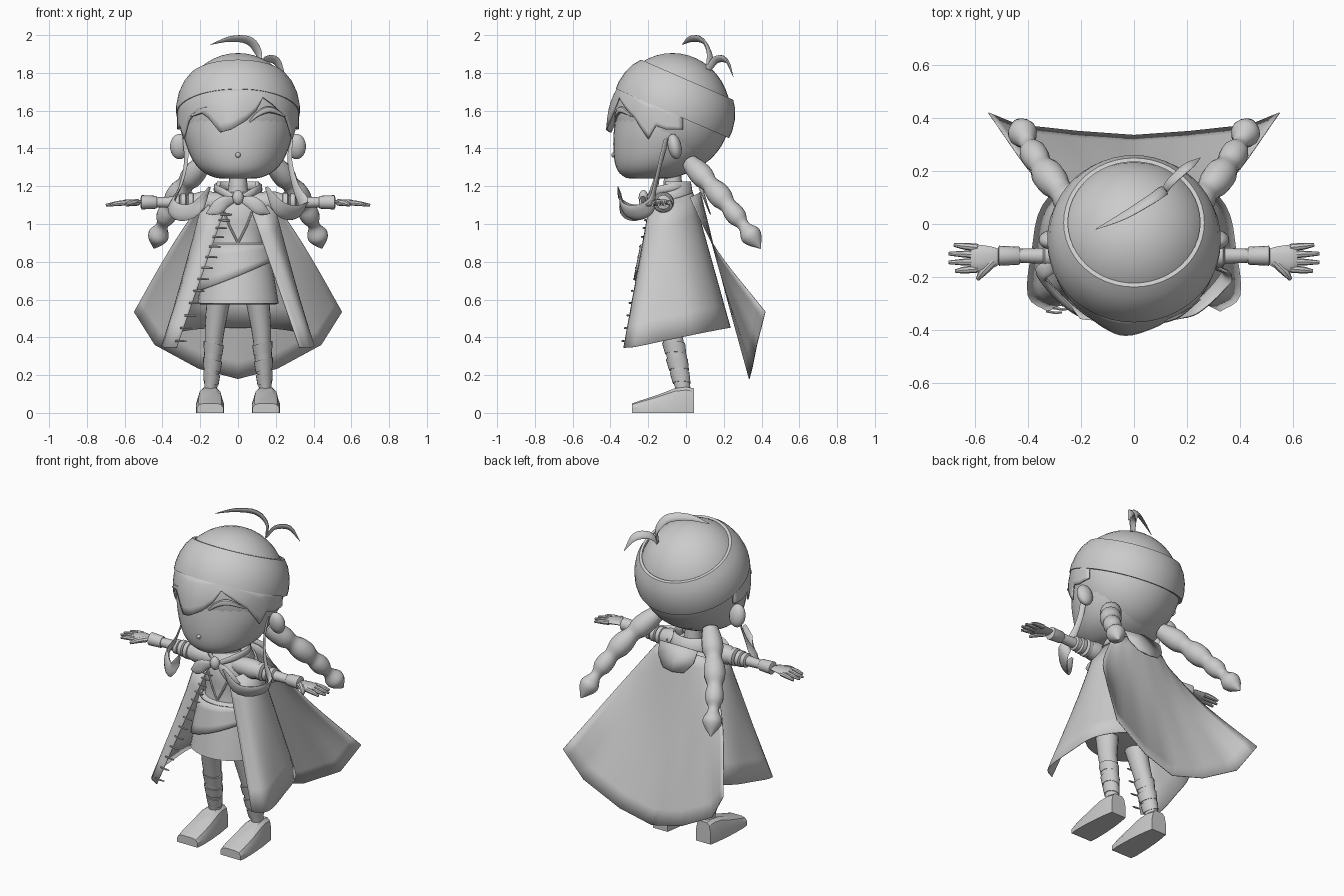
import bpy, bmesh, math
from mathutils import Vector, Matrix

if "Cube" in bpy.data.objects:
    bpy.data.objects.remove(bpy.data.objects["Cube"])

GREY = bpy.data.materials.new("plain grey")
GREY.diffuse_color = (0.6, 0.6, 0.6, 1)
GREY.use_nodes = True
GREY.node_tree.nodes["Principled BSDF"].inputs["Base Color"].default_value = GREY.diffuse_color


def finish(name, bm, angle=40, solid=0):
    bmesh.ops.recalc_face_normals(bm, faces=bm.faces)
    me = bpy.data.meshes.new(name)
    bm.to_mesh(me)
    bm.free()
    ob = bpy.data.objects.new(name, me)
    bpy.context.collection.objects.link(ob)
    me.materials.append(GREY)
    bpy.ops.object.select_all(action='DESELECT')
    ob.select_set(True)
    bpy.context.view_layer.objects.active = ob
    bpy.ops.object.shade_smooth_by_angle(angle=math.radians(angle))
    if solid:
        mod = ob.modifiers.new("thickness", 'SOLIDIFY')
        mod.thickness, mod.offset = solid, 0
    return ob


def grid(name, rows, close=False, cap=False, angle=40, solid=0):
    """Skin rows of points; close joins row ends, cap fills first and last rows."""
    bm = bmesh.new()
    vs = [[bm.verts.new(p) for p in r] for r in rows]
    n = len(rows[0])
    for a, b in zip(vs, vs[1:]):
        for i in range(n if close else n - 1):
            j = (i + 1) % n
            bm.faces.new((a[i], a[j], b[j], b[i]))
    if cap:
        bm.faces.new(vs[0])
        bm.faces.new(vs[-1])
    return finish(name, bm, angle, solid)


def smooth(pts, k=5):
    """Catmull-Rom resampling of points of any dimension."""
    p = [Vector(q) for q in pts]
    p = [2 * p[0] - p[1]] + p + [2 * p[-1] - p[-2]]
    out = []
    for a, b, c, d in zip(p, p[1:], p[2:], p[3:]):
        for s in range(k):
            t = s / k
            out.append(0.5 * (2 * b + (c - a) * t + (2 * a - 5 * b + 4 * c - d) * t * t
                              + (3 * b - a - 3 * c + d) * t ** 3))
    return out + [p[-2]]


def lathe(name, rings, n=24, angle=40):
    """Stack of horizontal ellipses (cx, cy, z, rx, ry)."""
    rows = [[(cx + rx * math.cos(2 * math.pi * i / n), cy + ry * math.sin(2 * math.pi * i / n), z)
             for i in range(n)] for cx, cy, z, rx, ry in rings]
    return grid(name, rows, True, True, angle)


def tube(name, path, radii, wide=(0, 0, 1), flat=1.0, n=10, k=4):
    """Tube along a path; flat scales the thickness across the wide axis."""
    data = smooth([tuple(p) + (r,) for p, r in zip(path, radii)], k) if k > 1 \
        else [Vector(tuple(p) + (r,)) for p, r in zip(path, radii)]
    pos = [Vector(d[:3]) for d in data]
    rows = []
    for i, d in enumerate(data):
        t = (pos[min(i + 1, len(pos) - 1)] - pos[max(i - 1, 0)]).normalized()
        v = t.cross(Vector(wide)).normalized()
        u = v.cross(t)
        r = max(d[3], 0.001)
        rows.append([pos[i] + u * r * math.cos(2 * math.pi * j / n)
                     + v * r * flat * math.sin(2 * math.pi * j / n) for j in range(n)])
    return grid(name, rows, True, True)


def ball(name, loc, size, rot=(0, 0, 0), seg=20):
    bm = bmesh.new()
    bmesh.ops.create_uvsphere(bm, u_segments=seg, v_segments=seg // 2 + 2, radius=1)
    turn = Matrix.Rotation(rot[2], 4, 'Z') @ Matrix.Rotation(rot[1], 4, 'Y') @ Matrix.Rotation(rot[0], 4, 'X')
    bm.transform(Matrix.Translation(loc) @ turn @ Matrix.Diagonal((*size, 1)))
    return finish(name, bm)


# --- head: skull, face, nose, neck
HC = Vector((0, -0.072, 1.585))
ball("skull", HC, (0.308, 0.308, 0.32), seg=40)
lathe("face", smooth([(0, -.2, 1.24, .08, .09), (0, -.19, 1.248, .13, .135), (0, -.165, 1.28, .19, .195),
                      (0, -.14, 1.33, .235, .238), (0, -.115, 1.4, .268, .27), (0, -.1, 1.48, .29, .283),
                      (0, -.09, 1.57, .298, .285)], 3), 36)
ball("nose", (0, -0.383, 1.365), (.014, .012, .014), seg=8)
lathe("neck", [(0, -.07, 1.1, .06, .06), (0, -.07, 1.26, .045, .045)], 16)

# --- tilted headband with a real thickness
tilt = Matrix.Translation(HC) @ Matrix.Rotation(math.radians(-23.5), 4, 'X')
prof = [(.305, .002), (.327, 0), (.328, .04), (.317, .1), (.295, .155), (.266, .195), (.25, .195)]
grid("headband", [[tilt @ Vector((r * math.cos(a), r * math.sin(a), h))
                   for a in [2 * math.pi * i / 48 for i in range(48)]] for r, h in prof], True)

# --- fringe: sheet hugging the forehead, hem given by angle and height, one lock swept forward
hem = [(-100, 1.5), (-84, 1.5), (-74, 1.52), (-66, 1.45), (-54, 1.55), (-40, 1.6), (-28, 1.56),
       (-16, 1.485), (-6, 1.5), (7, 1.545), (17, 1.6), (25, 1.67), (36, 1.63), (52, 1.56), (66, 1.45),
       (74, 1.52), (84, 1.5), (100, 1.5)]
cols = []
for (a0, z0), (a1, z1) in zip(hem, hem[1:]):
    cols += [(a0 + (a1 - a0) * s / 3, z0 + (z1 - z0) * s / 3) for s in range(3)]
cols.append(hem[-1])
rows = []
for s in range(6):
    t, row = s / 5, []
    for a, z1 in cols:
        c, sn = math.cos(math.radians(a)), math.sin(math.radians(a))
        z0 = 1.595 + 0.135 * c
        z = z0 + (z1 - z0) * t
        base = math.sqrt(max(.316 ** 2 - (z - HC.z) ** 2 * (.3 if z < HC.z else 1), .01))
        r = base + t * (.004 + .032 * math.exp(-((a + 8) / 16) ** 2))
        row.append((r * sn, HC.y - r * c, z))
    rows.append(row)
grid("fringe", rows, solid=0.01)

# --- sprouting hair tufts
tube("long_tuft", [(.11, .12, 1.82), (.11, .125, 1.9), (.06, .09, 1.97), (-.04, .03, 1.98), (-.145, -.02, 1.95)],
     [.016, .022, .026, .02, .002], (.35, -.5, .7), .4)
tube("short_tuft", [(.11, .12, 1.82), (.14, .16, 1.87), (.2, .215, 1.865), (.25, .25, 1.78)],
     [.016, .022, .023, .002], (.4, -.4, .7), .4)

for s, side in ((-1, "left"), (1, "right")):
    def m(pts):
        return [(s * p[0], p[1], p[2]) for p in pts]

    # --- closed eyelid, ear, side lock with curled end
    tube(side + "_eyelid", m([(.06, -.375, 1.54), (.11, -.365, 1.585), (.17, -.34, 1.605), (.25, -.285, 1.57)]),
         [.004, .014, .018, .004], (0, 0, 1), .7, 8)
    ball(side + "_ear", (s * .31, -.06, 1.41), (.05, .036, .068), (.2, 0, 0))
    tube(side + "_side_lock", m([(.28, -.1, 1.46), (.275, -.135, 1.33), (.305, -.165, 1.2), (.35, -.19, 1.1),
                                 (.3, -.26, 1.06), (.22, -.33, 1.085), (.15, -.36, 1.195)]),
         [.018, .016, .02, .038, .044, .038, .008], (0.4, -.2, .8), .3)

    # --- braid: beaded segments ending in a pointed tuft
    bead = [(0, .045), (.1, .058), (.2, .06), (.28, .046), (.37, .06), (.46, .06), (.54, .044), (.61, .052),
            (.68, .05), (.735, .034), (.78, .034), (.85, .055), (.91, .046), (1, .002)]
    a, b = Vector((.18, .02, 1.325)), Vector((.445, .395, .87))
    tube(side + "_braid", m([a.lerp(b, t) + Vector((.03, 0, .018)) * math.sin(math.pi * t) for t, r in bead]),
         [r for t, r in bead], n=14, k=3)

    # --- arm: puffed sleeve, rolled rings, forearm and cuff
    def limb(name, xr):
        tube(side + name, [(s * x, -.12, 1.115) for x, r in xr], [r for x, r in xr], n=16, k=1)
    limb("_sleeve", [(.06, .045), (.14, .056), (.2, .056), (.24, .045)])
    for x, r in ((.25, .052), (.29, .047), (.325, .042)):
        limb("_sleeve_ring", [(x - .02, r - .015), (x - .012, r), (x + .012, r), (x + .02, r - .015)])
    limb("_forearm", [(.2, .036), (.35, .03), (.44, .026)])
    limb("_cuff", [(.43, .03), (.435, .034), (.51, .038), (.515, .026)])

    # --- hand with four fingers and a thumb
    tube(side + "_palm", m([(.5, -.12, 1.115), (.535, -.125, 1.118), (.59, -.13, 1.115), (.615, -.13, 1.11)]),
         [.024, .04, .052, .046], (0, 1, 0), .3)
    for i, end in enumerate((.675, .7, .7, .68)):
        y = -.17 + .027 * i
        tube(side + "_finger", m([(.59, y, 1.113), (.64, y - .004 + .003 * i, 1.108), (end, y - .008 + .006 * i, 1.1)]),
             [.014, .013, .007], n=8)
    tube(side + "_thumb", m([(.53, -.14, 1.115), (.57, -.18, 1.11), (.592, -.21, 1.1)]), [.018, .016, .007], n=8)

    # --- leg with slanted calf wraps
    leg = [(.1, -.12, .64, .07, .075), (.108, -.105, .56, .061, .066), (.122, -.085, .45, .053, .058),
           (.128, -.068, .38, .048, .056), (.135, -.045, .28, .046, .054), (.145, -.015, .12, .033, .04)]
    lathe(side + "_leg", [(s * c[0],) + c[1:] for c in leg], 18)
    for z, r in ((.34, .051), (.255, .048), (.185, .042)):
        rows = []
        for dz in (-.028, .028):
            t = (.38 - z - dz) / .26
            cx, cy, rr = s * (.128 + .017 * t), -.068 + .053 * t, r + dz * .1
            rows.append([(cx + rr * math.cos(q), cy + (rr + .008) * math.sin(q), z + dz + s * .012 * math.cos(q))
                         for q in [math.pi * i / 9 for i in range(18)]])
        grid(side + "_calf_wrap", rows, True, True)

    # --- shoe: rounded block sloping to the toe
    rows = []
    for y, w, h in ((-.285, .07, .05), (-.24, .075, .066), (-.15, .073, .095), (-.06, .066, .13),
                    (.0, .058, .137), (.042, .05, .13)):
        rows.append([(s * .148 + x * w, y, z * h) for x, z in
                     ((-1, 0), (-1, .55), (-.82, .88), (-.5, 1), (.5, 1), (.82, .88), (1, .55), (1, 0))])
    grid(side + "_shoe", rows, True, True, 30)

    # --- scarf bow wing and fold around the neck
    tube(side + "_bow_wing", m([(.01, -.215, 1.13), (.07, -.235, 1.115), (.12, -.235, 1.08), (.17, -.22, 1.055)]),
         [.012, .034, .034, .002], (.3, 0, 1), .35)
    tube(side + "_scarf_fold", m([(.02, -.2, 1.14), (.09, -.16, 1.175), (.12, -.07, 1.195), (.07, .0, 1.2), (0, .02, 1.2)]),
         [.014, .02, .02, .018, .018], (0, 0, 1), .4)
    # lapel line of the bodice
    tube(side + "_lapel", m([(.08, -.185, 1.08), (.045, -.197, .99), (.0, -.205, .9)]), [.006] * 3, n=6)

# --- torso, belt and skirt
lathe("bodice", smooth([(0, -.09, 1.17, .07, .05), (0, -.095, 1.13, .13, .08), (0, -.1, 1.05, .145, .1),
                        (0, -.1, .95, .135, .1), (0, -.1, .87, .14, .11)], 3), 24)
lathe("skirt", [(0, -.1, .9, .14, .112), (0, -.1, .89, .155, .125), (0, -.105, .76, .185, .15),
                (0, -.11, .58, .215, .18), (0, -.11, .575, .2, .165)], 28)
rows = []
for t in (0, .25, .5, .75, 1):
    row = []
    for a in [math.radians(-90 + 9 * i) for i in range(21)]:
        d = t * (.165 - .08 * math.sin(a))
        row.append(((.166 + .2 * d) * math.sin(a), -.103 - .02 * d - (.135 + .18 * d) * math.cos(a), .89 - d))
    rows.append(row)
grid("skirt_overlap", rows, solid=0.008)
ball("bow_knot", (0, -.225, 1.14), (.03, .026, .04), seg=12)

# --- open cloak: neckline blended to the hem, mirrored across the middle
top = [(-.075, -.2, 1.06), (-.14, -.19, 1.09), (-.185, -.12, 1.12), (-.16, -.04, 1.14), (-.09, .02, 1.16), (0, .035, 1.165)]
low = [(-.325, -.33, .345), (-.4, -.27, .35), (-.385, -.1, .385), (-.345, .07, .42), (-.2, .2, .445), (0, .235, .45)]


def mirrored(pts, k=4):
    """Mirror a half curve; positive k smooths it, negative k keeps straight runs."""
    pts = pts + [(-x, y, z) for x, y, z in pts[-2::-1]]
    if k > 0:
        return smooth(pts, k)
    return [Vector(p).lerp(Vector(q), i / -k) for p, q in zip(pts, pts[1:]) for i in range(-k)] + [Vector(pts[-1])]


def blend(a, b, steps):
    return [[p.lerp(q, i / steps) for p, q in zip(a, b)] for i in range(steps + 1)]


grid("cloak", blend(mirrored(top), mirrored(low), 6), solid=0.004)

# --- lacing pegs down one cloak edge
for i in range(13):
    p = Vector((-.08, -.205, 1.05)).lerp(Vector((-.32, -.33, .38)), (i / 12) ** 1.25)
    tube("lacing_peg", [p - Vector((.012, 0, 0)), p + Vector((.025, -.006, .0)), p + Vector((.048, -.004, -.002))],
         [.005, .006, .004], n=6, k=1)

# --- flared back cape: neck, middle and angular hem
neck = [(-.18, .02, 1.14), (-.15, .05, 1.155), (-.09, .07, 1.165), (0, .075, 1.17)]
mid = [(-.365, .165, .86), (-.27, .18, .79), (-.14, .185, .73), (0, .19, .71)]
hem = [(-.55, .42, .535), (-.44, .375, .36), (-.21, .35, .235), (0, .335, .18)]
curves = [mirrored(c, -4) for c in (neck, mid, hem)]
cols = [smooth(c, 6) for c in zip(*curves)]
grid("cape", list(zip(*cols)), solid=0.004)

# --- standing collar and yoke behind the neck
grid("collar", [[(r * math.sin(a), -.065 + r * .8 * math.cos(a), z) for a in
                 [math.radians(-120 + 12 * i) for i in range(21)]]
                for r, z in ((.14, 1.13), (.12, 1.17), (.108, 1.225))], solid=0.008)
grid("cape_yoke", [[(-.13, .07, 1.19), (0, .085, 1.2), (.13, .07, 1.19)],
                   [(-.12, .1, 1.12), (0, .11, 1.11), (.12, .1, 1.12)],
                   [(-.07, .125, 1.06), (0, .13, 1.05), (.07, .125, 1.06)]], solid=0.006)
